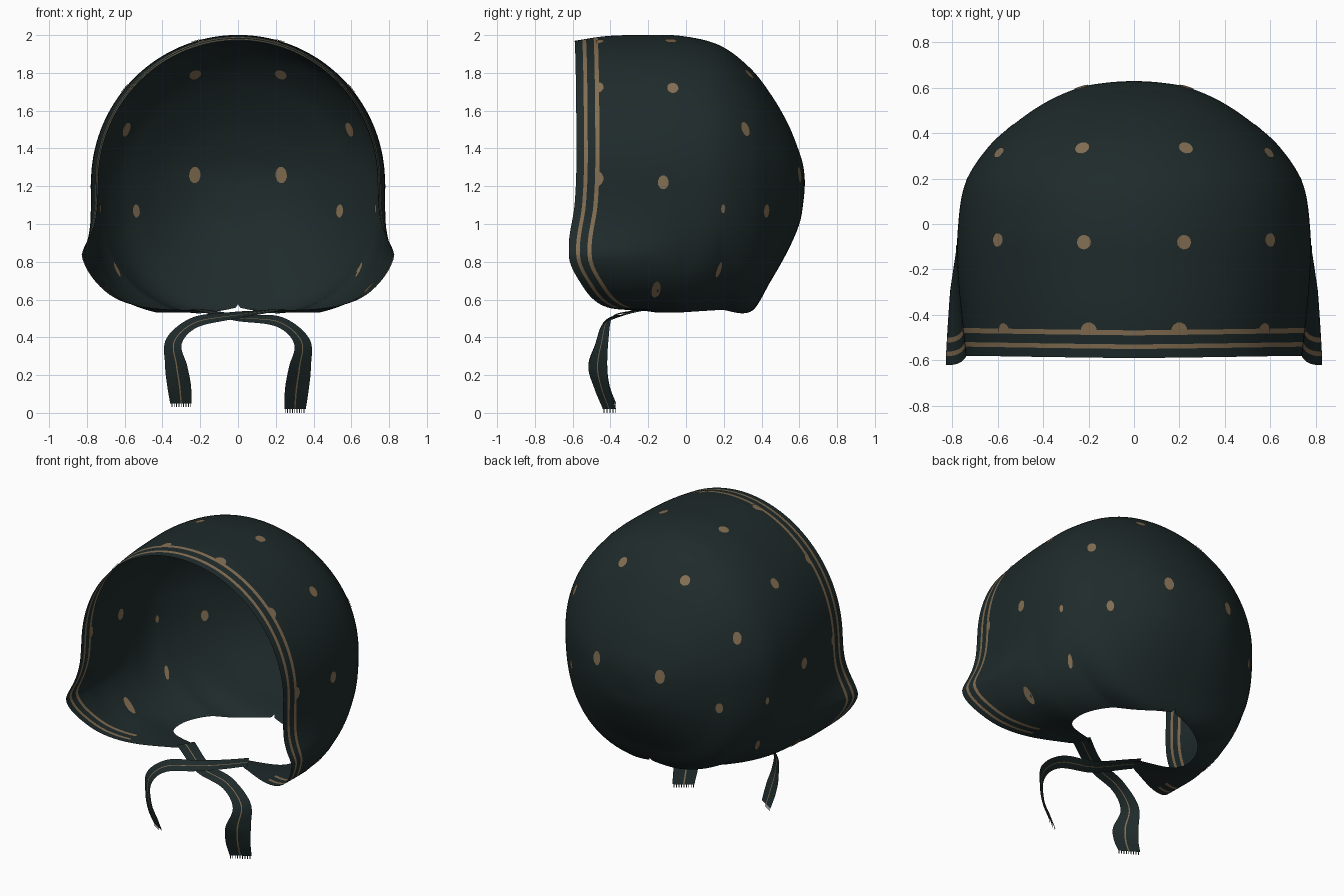
import bpy, bmesh
from math import pi, sin, cos, atan2, exp, copysign
from mathutils import Vector
from mathutils.bvhtree import BVHTree

cube = bpy.data.objects.get("Cube")
if cube:
    bpy.data.objects.remove(cube, do_unlink=True)


def material(name, rgb):
    m = bpy.data.materials.new(name)
    m.use_nodes = True
    m.diffuse_color = (*rgb, 1)
    m.node_tree.nodes["Principled BSDF"].inputs["Base Color"].default_value = (*rgb, 1)
    return m


CLOTH = material("dark teal cloth", (0.0135, 0.0235, 0.0238))
TRIM = material("tan trim", (0.225, 0.155, 0.085))


def curve(rows, t):
    """Smooth interpolation of rows keyed by their first entry."""
    last = len(rows) - 1
    t = min(max(t, rows[0][0]), rows[last][0])
    i = 0
    while i < last - 1 and t > rows[i + 1][0]:
        i += 1
    h = rows[i + 1][0] - rows[i][0]
    s = (t - rows[i][0]) / h

    def slope(j, k):
        a, b = rows[max(j - 1, 0)], rows[min(j + 1, last)]
        return (b[k] - a[k]) / (b[0] - a[0])

    return [(2 * s**3 - 3 * s**2 + 1) * rows[i][k] + (3 * s**2 - 2 * s**3) * rows[i + 1][k]
            + h * ((s**3 - 2 * s**2 + s) * slope(i, k) + (s**3 - s**2) * slope(i + 1, k))
            for k in range(1, len(rows[0]))]


def finish(name, bm):
    mesh = bpy.data.meshes.new(name)
    bm.to_mesh(mesh)
    mesh.materials.append(CLOTH)
    mesh.materials.append(TRIM)
    for p in mesh.polygons:
        p.use_smooth = True
    obj = bpy.data.objects.new(name, mesh)
    bpy.context.collection.objects.link(obj)


# Hood sections from front to back: y, half width, top, bottom
SECTIONS = [(i, *row) for i, row in enumerate([
    (-.62, .735, 1.965, .55), (-.42, .757, 1.995, .545), (-.22, .775, 2, .54),
    (-.02, .775, 1.995, .505), (.18, .742, 1.945, .505), (.34, .64, 1.825, .53),
    (.45, .515, 1.685, .7), (.54, .38, 1.53, .86), (.6, .24, 1.38, 1),
    (.622, .12, 1.3, 1.12), (.63, 0, 1.22, 1.22)])]
BACK = len(SECTIONS) - 1
# Front rim: angle from the crown in degrees, y
RIM = [(0, -.59), (80, -.58), (100, -.59), (121, -.62), (133, -.54), (144, -.45),
       (163, -.29), (180, -.2)]
# Neck opening: y, half width
NECK = [(-.4, .23), (-.28, .23), (-.18, .18), (-.12, .38), (0, .45), (.14, .4),
        (.27, .257), (.34, .13), (.37, 0)]
MID = 1.22


def hood_point(a, p):
    """Point on the hood at angle a and section p, kept outside the neck hole."""
    y, w, top, bottom = curve(SECTIONS, p)
    neck = max(curve(NECK, y)[0], 0) if y < .37 else 0
    end = pi - atan2(neck, max(w, .001))
    clamped = neck > 0 and abs(a) > end
    if clamped:
        a = copysign(end, a)
    s, c = sin(a), cos(a)
    if c >= 0:
        return Vector((w * s, y, MID + (top - MID) * c)), clamped
    n = 4.8 - 2.3 * min(max((y + .3) / .5, 0), 1)
    r = (abs(s)**n + abs(c)**n) ** (-1 / n)
    z = MID + (MID - bottom) * r * c
    spread = .13 if z > .83 else .3
    flare = .105 * min(max(-y / .6, 0), 1) * exp(-(abs(z - .83) / spread)**1.5)
    return Vector(((w + flare) * r * s, y, z)), clamped


# Hood cloth with two stripes along the rim, ending at the chin flaps
COLS, ROWS = 180, 64
STRIPES = [0, .2, .3, .5, .61]
bm = bmesh.new()
grid = []
for i in range(COLS + 1):
    a = -pi + 2 * pi * i / COLS
    start = (curve(RIM, abs(a) * 180 / pi)[0] + .62) / .2
    steps = [start + d for d in STRIPES]
    steps += [steps[-1] + (BACK - steps[-1]) * j / ROWS for j in range(1, ROWS + 1)]
    column = []
    for p in steps:
        co, clamped = hood_point(a, p)
        column.append((bm.verts.new(co), clamped))
    grid.append(column)
for i in range(COLS):
    on_rim = abs(2 * i / COLS - 1) < .82
    for j in range(len(grid[0]) - 1):
        quad = [grid[i][j], grid[i + 1][j], grid[i + 1][j + 1], grid[i][j + 1]]
        if not all(c for v, c in quad):
            face = bm.faces.new([v for v, c in quad])
            face.material_index = int(on_rim and j in (1, 3))
bmesh.ops.delete(bm, geom=[v for v in bm.verts if not v.link_faces], context='VERTS')
bmesh.ops.remove_doubles(bm, verts=bm.verts[:], dist=.0005)
bmesh.ops.recalc_face_normals(bm, faces=bm.faces[:])
hood_tree = BVHTree.FromBMesh(bm)
finish("hood", bm)
bm.free()

# Ties: key, centre x y z, half width vector
TIE = [(i, *row) for i, row in enumerate([
    (.23, -.22, .55, -.03, .05, 0), (0, -.365, .512, -.02, .04, .015),
    (-.22, -.42, .482, -.015, .03, .025), (-.338, -.445, .38, -.04, .035, .015),
    (-.328, -.467, .25, -.058, .05, 0), (-.312, -.445, .14, -.063, .04, 0),
    (-.303, -.405, .04, -.056, .035, 0)])]
ACROSS = [-1, -.5, -.1, .02, .5, 1]
STEPS = 48


def tie(name, side, drop):
    bm = bmesh.new()
    rows = []
    for i in range(STEPS + 1):
        t = 6 * i / STEPS
        x, y, z, wx, wy, wz = curve(TIE, t)
        z += side * .008 * exp(-(t - 1)**2 * 4) - drop * (t / 6)**3
        rows.append([bm.verts.new((side * (x + k * wx), y + k * wy, z + k * wz)) for k in ACROSS])
    for a, b in zip(rows, rows[1:]):
        for j in range(len(ACROSS) - 1):
            face = bm.faces.new((a[j], a[j + 1], b[j + 1], b[j]))
            face.material_index = int(j == 2)
    tree = BVHTree.FromBMesh(bm)
    # Fringe threads at the cut end
    first, last = rows[-1][0].co.copy(), rows[-1][-1].co.copy()
    for i in range(9):
        a = first.lerp(last, (i + .1) / 9)
        b = first.lerp(last, (i + .45) / 9)
        down = Vector((0, 0, -.02))
        bm.faces.new([bm.verts.new(v) for v in (a, b, b + down, a + down)])
    finish(name, bm)
    bm.free()
    return tree


ties = {-1: tie("tie_from_left", 1, -.01), 1: tie("tie_from_right", -1, .02)}

# Spots: thin plates on both faces of the cloth; x y z, half width, half height
SPOTS = [(.23, .6, 1.26, .032, .045), (.23, .34, 1.8, .032, .034), (.59, .31, 1.5, .027, .04),
         (.53, .41, 1.07, .023, .035), (.22, -.08, 1.97, .032, .032),
         (.6, -.07, 1.72, .03, .035), (.75, -.12, 1.22, .029, .037),
         (.74, .2, 1.08, .012, .024), (.64, .17, .76, .014, .045),
         (.68, -.16, .66, .024, .062)]
# Spots cut off by the rim stripe
RIM_SPOTS = [(.57, -.47, 1.72, .035, .037), (.2, -.47, 1.97, .037, .037),
             (.75, -.47, 1.24, .034, .04)]


def spot(bm, tree, centre, width, height, front=-1):
    co, normal, *_ = tree.find_nearest(Vector(centre))
    u = normal.cross(Vector((0, 0, 1))).normalized()
    v = normal.cross(u)
    for face_side in (1, -1):
        ring = []
        for k in range(12):
            a = 2 * pi * (k + .5) / 12
            edge = co + width * cos(a) * u + height * sin(a) * v
            edge.y = max(edge.y, front)
            hit, n, *_ = tree.find_nearest(edge)
            ring.append(bm.verts.new(hit + n * .004 * face_side))
        face = bm.faces.new(ring[::face_side])
        face.material_index = 1


bm = bmesh.new()
for side in (1, -1):
    for x, y, z, width, height in SPOTS:
        spot(bm, hood_tree, (side * x, y, z), width, height)
    for x, y, z, width, height in RIM_SPOTS:
        spot(bm, hood_tree, (side * x, y, z), width, height, -.475)
    spot(bm, ties[side], (side * .33, -.45, .18), .016, .018)
finish("spots", bm)
bm.free()
